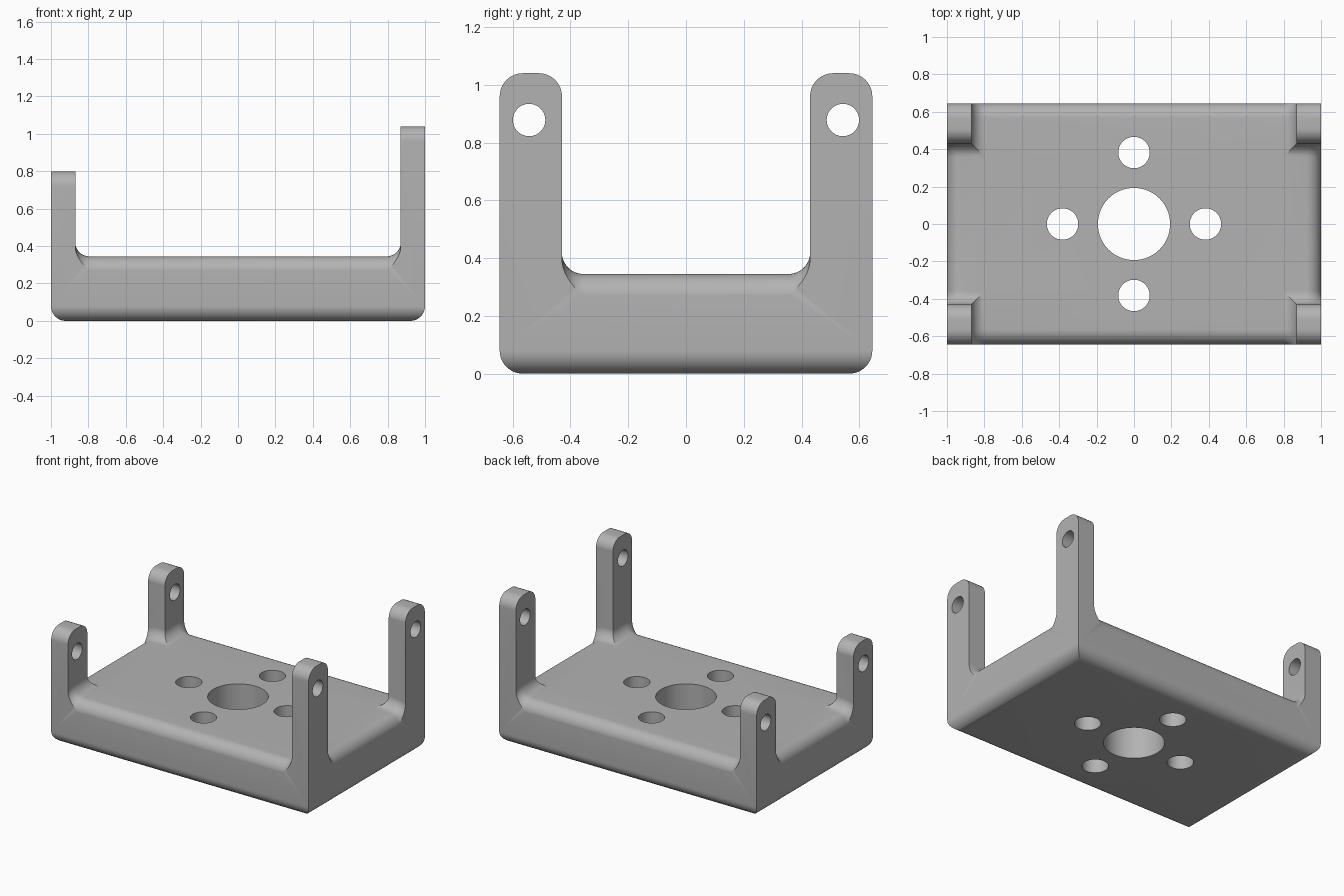
import bpy, bmesh
from math import sin, cos, pi
from mathutils import Vector

HX, HY, TOP = 1.0, 0.645, 1.04       # half length, half depth, tall post height
FLOOR, ROUND, FILLET = 0.345, 0.08, 0.075
POST_X, POST_Y = 0.87, 0.43          # inner faces of the posts
STEPS = 12

if "Cube" in bpy.data.objects:
    bpy.data.objects.remove(bpy.data.objects["Cube"])

grey = bpy.data.materials.new("plain_grey")
grey.use_nodes = True
grey.diffuse_color = (0.45, 0.45, 0.45, 1)
grey.node_tree.nodes["Principled BSDF"].inputs["Base Color"].default_value = grey.diffuse_color


def arc(cu, cv, r, start, end):
    angles = [start + (end - start) * i / STEPS for i in range(STEPS + 1)]
    return [(cu + r * cos(a), cv + r * sin(a)) for a in angles]


def place(axis, along, u, z):
    """Map a profile point to 3D, the profile lying across the given axis."""
    return Vector((along, u, z)) if axis == "x" else Vector((u, along, z))


def rings_to_object(name, rings):
    """Skin closed rings of equal length and cap both ends."""
    bm = bmesh.new()
    loops = [[bm.verts.new(p) for p in ring] for ring in rings]
    n = len(loops[0])
    for a, b in zip(loops, loops[1:]):
        for i in range(n):
            j = (i + 1) % n
            bm.faces.new((a[i], a[j], b[j], b[i]))
    bm.faces.new(loops[0])
    bm.faces.new(loops[-1])
    bmesh.ops.recalc_face_normals(bm, faces=bm.faces[:])
    mesh = bpy.data.meshes.new(name)
    bm.to_mesh(mesh)
    bm.free()
    mesh.materials.append(grey)
    obj = bpy.data.objects.new(name, mesh)
    bpy.context.collection.objects.link(obj)
    return obj


def prism(name, axis, profile, half):
    return rings_to_object(name, [[place(axis, s * half, u, z) for u, z in profile] for s in (-1, 1)])


def channel(name, axis, half_run, half_width):
    """Filleted slot cutter, swept over a floor whose two ends roll down."""
    side = arc(half_width - FILLET, FILLET, FILLET, 0, -pi / 2)
    half = [(half_width, 1.0)] + side
    section = half + [(-w, h) for w, h in reversed(half)]
    centre = half_run + 0.0005 - ROUND
    stations = [(s * centre, pi / 2 - s * pi / 2 * i / STEPS)
                for s, order in ((-1, range(STEPS, -1, -1)), (1, range(STEPS + 1))) for i in order]
    other = "y" if axis == "x" else "x"
    rings = []
    for c, a in stations:
        rings.append([place(other, w, c + (ROUND + h) * cos(a), FLOOR - ROUND + (ROUND + h) * sin(a))
                      for w, h in section])
    return rings_to_object(name, rings)


def boolean(target, tool, operation):
    mod = target.modifiers.new("cut", "BOOLEAN")
    mod.object, mod.operation, mod.solver = tool, operation, "EXACT"
    bpy.context.view_layer.objects.active = target
    bpy.ops.object.modifier_apply(modifier=mod.name)
    bpy.data.objects.remove(tool)


def drill(target, axis, centre, r, segments=48):
    ends = [-2, 2]
    rings = []
    for e in ends:
        ring = []
        for i in range(segments):
            u, v = r * cos(2 * pi * i / segments), r * sin(2 * pi * i / segments)
            ring.append((e, centre[0] + u, centre[1] + v) if axis == "x"
                        else (centre[0] + u, centre[1] + v, e))
        rings.append(ring)
    boolean(target, rings_to_object("drill", rings), "DIFFERENCE")


def rolled_base(half):
    """Right half of a profile's rounded lower corner."""
    return arc(half - ROUND, ROUND, ROUND, -pi / 2, 0)


# Body: side profile with two round-topped prongs, trimmed by the front profile
inner = POST_Y - 0.0005
right = (rolled_base(HY)
         + arc(HY - ROUND, TOP - ROUND, ROUND, 0, pi / 2)
         + arc(inner + ROUND, TOP - ROUND, ROUND, pi / 2, pi)
         + [(inner, 0.7)])
bracket = prism("bracket", "x", right + [(-y, z) for y, z in reversed(right)], HX + 0.1)
right = rolled_base(HX) + [(HX, 1.5)]
front = prism("front_trim", "y", right + [(-x, z) for x, z in reversed(right)], 1.0)
boolean(bracket, front, "INTERSECT")

# Channels between the posts, leaving rolled rims and filleted post feet
boolean(bracket, channel("long_channel", "y", HY, POST_X), "DIFFERENCE")
boolean(bracket, channel("cross_channel", "x", HX, POST_Y), "DIFFERENCE")

# Pin holes through the posts
for y in (-0.543, 0.543):
    drill(bracket, "x", (y, 0.878), 0.056)

# Centre bore and the four holes around it
drill(bracket, "z", (0, 0), 0.193, 64)
for x, y in ((1, 0), (-1, 0), (0, 1), (0, -1)):
    drill(bracket, "z", (x * 0.382, y * 0.382), 0.084)

# Shorten the two posts on the right-hand end
for v in bracket.data.vertices:
    if v.co.x < -0.5 and v.co.z > 0.6:
        v.co.z -= 0.24

# Smooth the curves, keep the corners crisp
bpy.ops.object.select_all(action="DESELECT")
bracket.select_set(True)
bpy.context.view_layer.objects.active = bracket
bpy.ops.object.shade_smooth_by_angle(angle=pi / 7)
